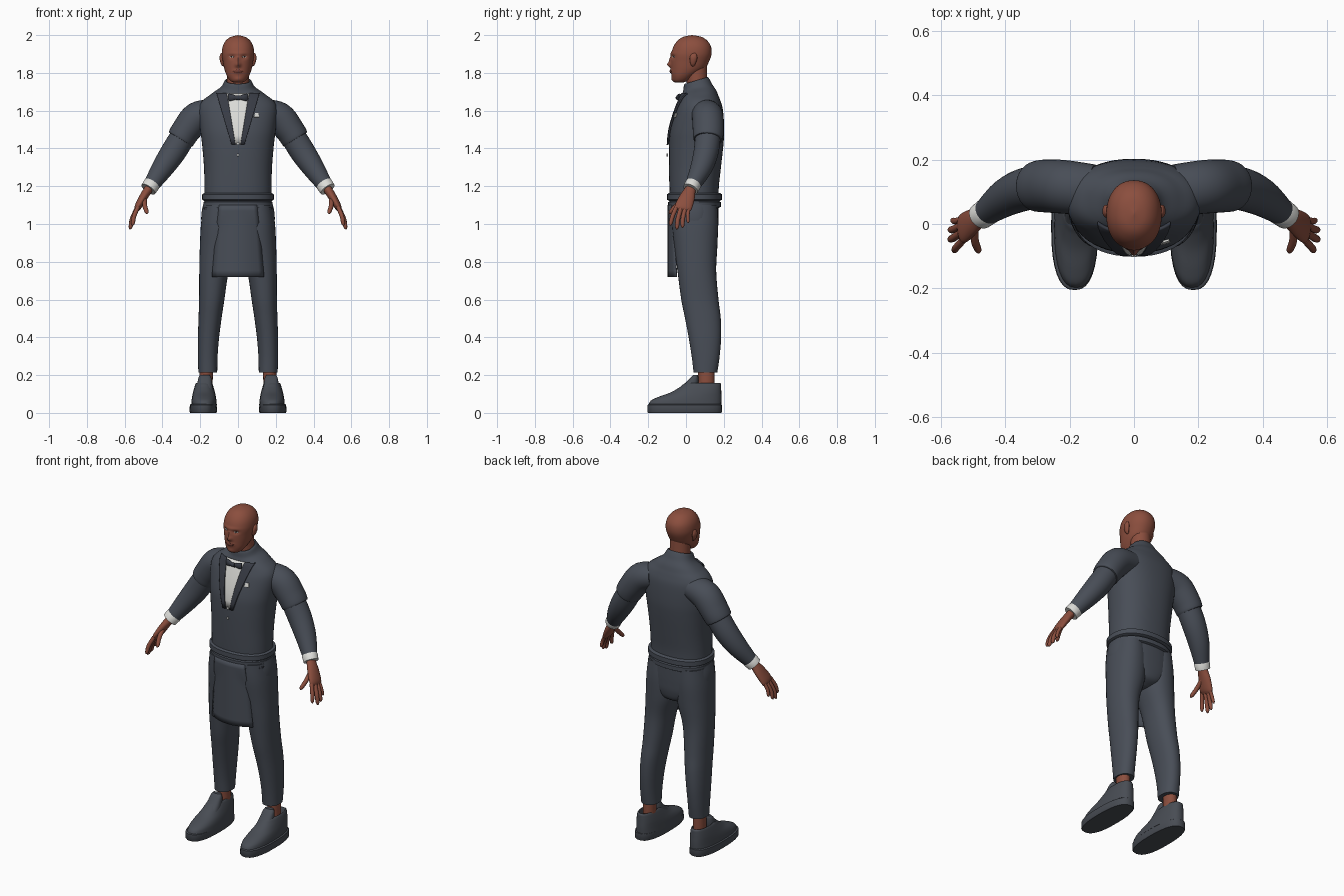
import bpy, bmesh, math
from mathutils import Vector
from mathutils.bvhtree import BVHTree

if "Cube" in bpy.data.objects:
    bpy.data.objects.remove(bpy.data.objects["Cube"], do_unlink=True)


def material(name, *rgb):
    mat = bpy.data.materials.new(name)
    mat.use_nodes = True
    mat.diffuse_color = (*rgb, 1)
    mat.node_tree.nodes["Principled BSDF"].inputs["Base Color"].default_value = (*rgb, 1)
    return mat


SUIT = material("suit slate", .065, .075, .095)
TRIM = material("trim dark slate", .04, .045, .06)
SHOE = material("shoe grey", .065, .073, .088)
SKIN = material("brown skin", .26, .077, .048)
LIP = material("lip brown", .16, .045, .032)
WHITE = material("shirt white", .72, .72, .69)
DARK = material("eye dark", .02, .012, .01)


def finish(name, bm, mat):
    bmesh.ops.recalc_face_normals(bm, faces=bm.faces)
    mesh = bpy.data.meshes.new(name)
    bm.to_mesh(mesh)
    mesh.materials.append(mat)
    mesh.shade_smooth()
    mesh.set_sharp_from_angle(angle=math.radians(42))
    obj = bpy.data.objects.new(name, mesh)
    bpy.context.collection.objects.link(obj)
    return obj


def spline(points, steps):
    """Pass a smooth curve through points of any dimension."""
    result = []
    last = len(points) - 1
    for i in range(last):
        quad = [points[min(max(k, 0), last)] for k in range(i - 1, i + 3)]
        for j in range(steps):
            t = j / steps
            row = []
            for a, b, c, d in zip(*quad):
                if steps == 1:
                    row.append(b)
                    continue
                row.append(b + t * (c - a + t * (2 * a - 5 * b + 4 * c - d
                                                 + t * (3 * (b - c) + d - a))) / 2)
            result.append(row)
    return result + [list(points[-1])]


def loft(name, rings, mat, along=False, seg=32, steps=5, power=2, shape=None):
    """Skin oval rings (x, y, z, rx, ry), level or square to their path."""
    bm = bmesh.new()
    rings = spline(rings, steps)
    centres = [Vector(r[:3]) for r in rings]
    loops = []
    for i, ring in enumerate(rings):
        u, v = Vector((0, 1, 0)), Vector((1, 0, 0))
        if along:
            t = (centres[min(i + 1, len(rings) - 1)] - centres[max(i - 1, 0)]).normalized()
            u = (u - t * u.dot(t)).normalized()
            v = t.cross(u)
        loop = []
        for k in range(seg):
            c, s = math.cos(math.tau * k / seg), math.sin(math.tau * k / seg)
            cx = math.copysign(abs(c) ** (2 / power), c)
            sy = math.copysign(abs(s) ** (2 / power), s)
            rx, ry = max(ring[3], .0005), max(ring[4], .0005)
            loop.append(bm.verts.new(centres[i] + v * rx * cx + u * ry * sy))
        loops.append(loop)
    for a, b in zip(loops, loops[1:]):
        for k in range(seg):
            n = (k + 1) % seg
            bm.faces.new((a[k], a[n], b[n], b[k]))
    bm.faces.new(loops[0])
    bm.faces.new(loops[-1])
    if shape:
        for vert in bm.verts:
            shape(vert.co)
    tree = BVHTree.FromBMesh(bm)
    finish(name, bm, mat)
    bm.free()
    return tree


def body(name, rows, mat, cx=0, **options):
    """Level loft from rows of height, half width, front and back."""
    rings = [(cx + (r[4] if len(r) > 4 else 0), (r[2] + r[3]) / 2, r[0], r[1],
              (r[3] - r[2]) / 2) for r in rows]
    return loft(name, rings, mat, **options)


def panel(name, rows, mat, tree, lift=.004, thick=.006, curve=None, cols=10, steps=6):
    """Drape a plate with rows (z, x0, x1) over the front of a form."""
    bm = bmesh.new()
    grid = []
    for (za, a0, a1), (zb, b0, b1) in zip(rows, rows[1:]):
        for j in range(steps + 1):
            t = j / steps
            z, x0, x1 = za + (zb - za) * t, a0 + (b0 - a0) * t, a1 + (b1 - a1) * t
            line = []
            for k in range(cols + 1):
                x = x0 + (x1 - x0) * k / cols
                hit = tree.ray_cast(Vector((x, -1, z)), Vector((0, 1, 0)))[0]
                ys = [hit.y - lift] if hit else []
                if curve:
                    ys.append(curve(x))
                line.append(bm.verts.new((x, min(ys, default=0), z)))
            grid.append(line)
    for a, b in zip(grid, grid[1:]):
        for k in range(cols):
            bm.faces.new((a[k], a[k + 1], b[k + 1], b[k]))
    bmesh.ops.remove_doubles(bm, verts=bm.verts, dist=.00005)
    obj = finish(name, bm, mat)
    bm.free()
    solid = obj.modifiers.new("thickness", "SOLIDIFY")
    solid.thickness, solid.offset = thick, 0


# Jacket: the neckline is tilted down towards the front
def tilt_neck(co):
    if co.z > 1.68:
        co.z += (co.y - .05) * .3 * min(1, (co.z - 1.68) / .05)


torso = body("jacket", [
    (1.12, .178, -.085, .172), (1.2, .178, -.088, .174), (1.3, .18, -.09, .185),
    (1.42, .19, -.09, .198), (1.5, .2, -.083, .202), (1.6, .208, -.055, .196),
    (1.65, .19, -.035, .183), (1.69, .138, -.022, .165), (1.72, .09, -.015, .138),
    (1.755, .07, -.01, .118), (1.755, .06, 0, .11), (1.73, .05, .01, .1)],
    SUIT, seg=48, power=2.3, shape=tilt_neck)

# Waist bands
for label, low, high, grow in (("upper", 1.123, 1.163, .007), ("lower", 1.085, 1.122, 0)):
    w, f, b = .183 + grow, -.094 - grow, .184 + grow
    body(label + "_waist_band", [
        (low, w - .01, f + .01, b - .01), (low + .006, w, f, b),
        (high - .006, w, f, b), (high, w - .01, f + .01, b - .01)],
        SUIT, seg=48, steps=1, power=2.3)

# Shirt front, square, buttons
panel("shirt_front", [(1.69, -.06, .06), (1.425, -.015, .015)], WHITE, torso)
panel("pocket_square", [(1.587, .09, .108), (1.565, .084, .112)], WHITE, torso)
for label, z in (("upper", 1.425), ("lower", 1.365)):
    panel(label + "_button", [(z + .007, -.003, .003), (z, -.007, .007), (z - .007, -.003, .003)],
          WHITE, torso, lift=.009, cols=4, steps=2)

# Hips and apron
hips = body("hips", [
    (.865, .02, .0, .1), (.89, .1, -.045, .15), (.94, .17, -.068, .167),
    (1, .192, -.08, .171), (1.06, .193, -.085, .172), (1.12, .18, -.085, .172)],
    SUIT, seg=48, power=2.3)
panel("apron", [(1.1, -.1, .1), (.92, -.12, .12), (.72, -.137, .137)], SUIT, hips,
      lift=.007, curve=lambda x: -.094 + 2.4 * x * x)

# Head, with the features pushed out of or into the face
FACE = [(0, 1.843, .013, .014, -.019), (0, 1.868, .009, .018, -.009),
        (.034, 1.885, .015, .011, .009), (-.034, 1.885, .015, .011, .009),
        (0, 1.808, .022, .01, -.007), (0, 1.765, .02, .012, -.005),
        (0, 1.903, .05, .008, -.004)]


def sculpt_face(co):
    if co.y < 0:
        push = 0
        for x, z, wide, tall, depth in FACE:
            push += depth * math.exp(-((co.x - x) / wide) ** 2 - ((co.z - z) / tall) ** 2)
        co.y += push


head = body("head", [
    (1.748, .018, -.055, -.02), (1.758, .04, -.068, .01), (1.785, .059, -.076, .05),
    (1.82, .072, -.079, .098), (1.86, .08, -.08, .122), (1.9, .086, -.078, .135),
    (1.94, .081, -.066, .132), (1.97, .065, -.045, .113), (1.99, .039, -.016, .083),
    (2, 0, .03, .034)], SKIN, seg=72, steps=8, power=2.15, shape=sculpt_face)
loft("neck", [(0, .062, 1.68, .06, .056), (0, .058, 1.76, .058, .055),
              (0, .05, 1.85, .056, .06)], SKIN)
panel("lips", [(1.818, -.006, .006), (1.809, -.026, .026), (1.8, -.012, .012)],
      LIP, head, lift=.001, thick=.002)
loft("bow_knot", [(-.01, -.043, 1.668, .012, .012), (.01, -.043, 1.668, .012, .012)],
     TRIM, along=True, seg=16)

# Fingers: name, root, tip, radius
FINGERS = [("index", (.53, -.05, 1.09), (.56, -.085, .992), .0115),
           ("middle", (.537, -.028, 1.08), (.573, -.05, .972), .012),
           ("ring", (.537, -.005, 1.08), (.573, -.02, .98), .0115),
           ("little", (.53, .016, 1.09), (.566, .01, 1.005), .01),
           ("thumb", (.495, -.005, 1.14), (.482, -.09, 1.055), .0125)]

for side, s in (("left_", 1), ("right_", -1)):
    def tube(name, rings, mat, **options):
        loft(side + name, [(r[0] * s, *r[1:]) for r in rings], mat, along=True, **options)

    def patch(name, rows, mat, tree, **options):
        panel(side + name, [(z, a * s, b * s) for z, a, b in rows], mat, tree, **options)

    # Lapel, bow tie, trouser pocket
    patch("lapel", [(1.69, .06, .112), (1.66, .053, .104), (1.42, .013, .034)],
          TRIM, torso, lift=.007, thick=.009)
    tube("bow_wing", [(.004, -.042, 1.668, .008, .007), (.03, -.041, 1.67, .017, .01),
                      (.05, -.034, 1.67, .02, .008)], TRIM, seg=16)
    patch("pocket_edge", [(1.086, .108, .18), (1.077, .108, .178)], TRIM, hips)

    # Eyes and ears
    patch("eye", [(1.889, .029, .039), (1.885, .022, .046), (1.881, .028, .041)],
          WHITE, head, lift=.001, thick=.002)
    patch("iris", [(1.889, .032, .037), (1.885, .0305, .0385), (1.881, .032, .037)],
          DARK, head, lift=.002, thick=.002, cols=4)
    tube("ear", [(.076, .04, 1.835, .003, .006), (.082, .037, 1.85, .009, .014),
                 (.087, .04, 1.88, .011, .02), (.086, .044, 1.9, .006, .012),
                 (.084, .044, 1.904, 0, .003)], SKIN, seg=16)

    # Sleeves, cuff
    tube("upper_sleeve", [(.13, .105, 1.59, .07, .08), (.215, .115, 1.565, .082, .083),
                          (.275, .118, 1.495, .077, .082), (.303, .116, 1.45, .073, .077),
                          (.303, .116, 1.45, .06, .065)], SUIT)
    tube("lower_sleeve", [(.275, .118, 1.49, .066, .068), (.34, .107, 1.385, .067, .066),
                          (.4, .08, 1.295, .058, .058), (.46, .035, 1.205, .042, .04)], SUIT)
    tube("cuff", [(.45, .043, 1.22, .039, .037), (.456, .038, 1.211, .045, .043),
                  (.475, .024, 1.184, .043, .041)], WHITE, steps=1)

    # Hand
    tube("palm", [(.455, .038, 1.215, .024, .028), (.477, .022, 1.18, .023, .03),
                  (.502, .006, 1.14, .022, .041), (.53, -.014, 1.09, .018, .046),
                  (.538, -.02, 1.07, .008, .036)], SKIN, seg=24)
    for label, root, tip, r in FINGERS:
        a, b = Vector(root), Vector(tip)
        bend = Vector((.005, -.004, 0))
        tube(label + "_finger", [(*a, r, r), (*(a.lerp(b, .5) + bend), r, r),
                                 (*a.lerp(b, .88), r * .85, r * .85),
                                 (*b, r * .2, r * .2)], SKIN, seg=12)

    # Trouser leg, ankle
    body(side + "trouser_leg", [
        (.215, .05, .04, .166, .16 * s), (.3, .052, .03, .178, .16 * s),
        (.4, .056, .014, .186, .156 * s), (.5, .061, -.005, .184, .148 * s),
        (.6, .067, -.025, .172, .139 * s), (.75, .078, -.045, .16, .127 * s),
        (.88, .096, -.062, .166, .106 * s), (1, .097, -.075, .17, .099 * s),
        (1.1, .085, -.075, .165, .098 * s)], SUIT, power=2.2)
    body(side + "ankle", [(.06, .035, .06, .15), (.15, .034, .066, .15), (.26, .036, .06, .15)],
         SKIN, cx=.168 * s)

    # Shoe: sole, upper with open collar, tongue
    body(side + "shoe_sole", [(0, .069, -.2, .187), (.006, .073, -.205, .191),
                              (.042, .071, -.204, .19), (.046, .066, -.198, .185)],
         SHOE, cx=.184 * s, steps=1, power=2.5)
    body(side + "shoe_upper", [
        (.04, .068, -.2, .187), (.065, .066, -.186, .188), (.085, .063, -.145, .188),
        (.108, .058, -.082, .187), (.135, .051, -.035, .186), (.155, .044, -.008, .184),
        (.157, .037, .02, .172), (.125, .034, .03, .165)],
        SHOE, cx=.18 * s, power=2.4)
    body(side + "shoe_tongue", [(.12, .044, -.045, .06), (.155, .039, -.006, .066),
                                (.185, .034, .022, .066), (.2, .026, .038, .062)],
         SHOE, cx=.176 * s, power=2.5)
